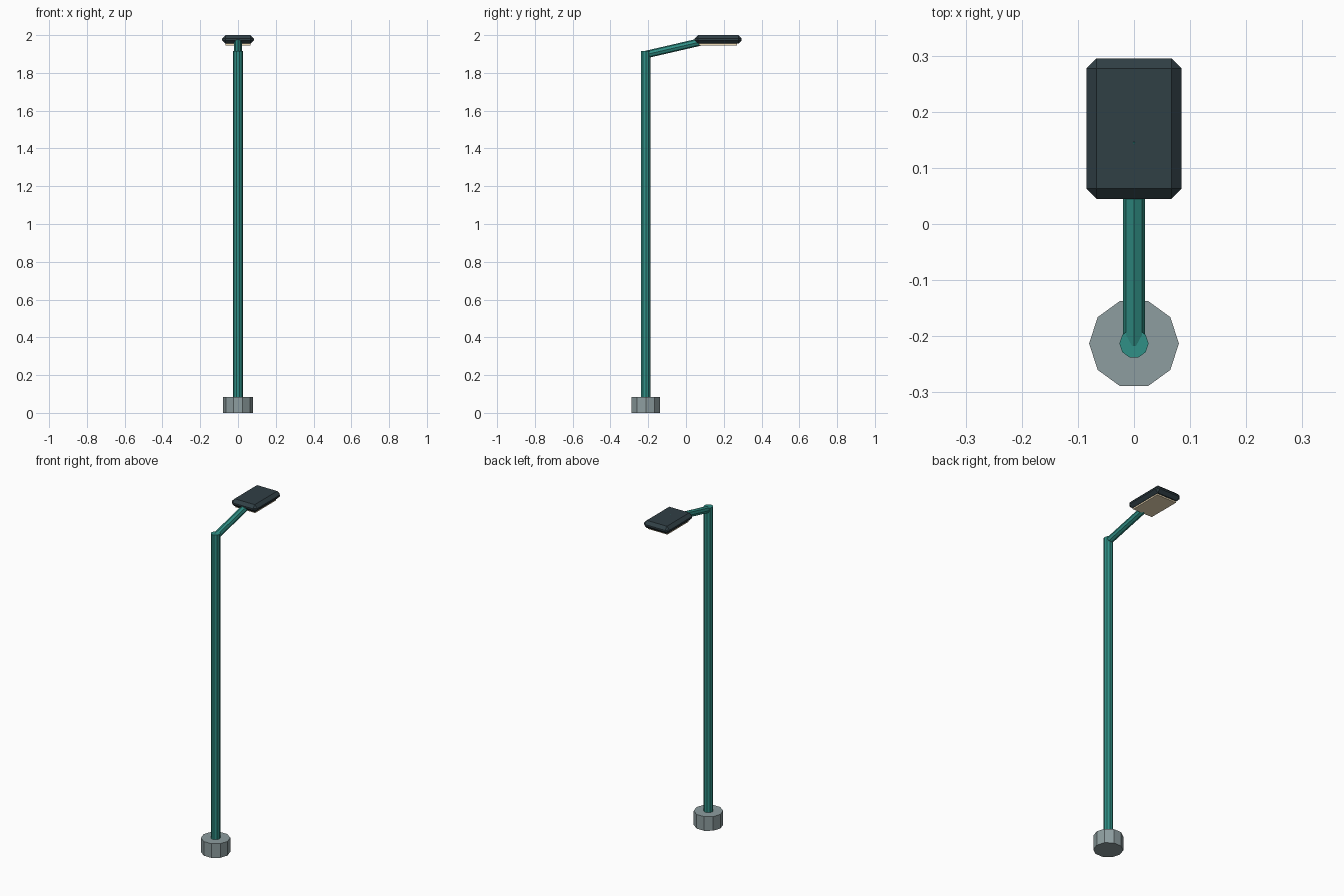
import bpy, bmesh
from math import pi
from mathutils import Vector, Matrix

if "Cube" in bpy.data.objects:
    bpy.data.objects.remove(bpy.data.objects["Cube"])


def material(name, rgb):
    m = bpy.data.materials.new(name)
    m.diffuse_color = (*rgb, 1)
    m.use_nodes = True
    m.node_tree.nodes["Principled BSDF"].inputs["Base Color"].default_value = m.diffuse_color
    return m


def finish(name, bm, mat):
    bmesh.ops.recalc_face_normals(bm, faces=bm.faces)
    me = bpy.data.meshes.new(name)
    bm.to_mesh(me)
    bm.free()
    me.materials.append(mat)
    ob = bpy.data.objects.new(name, me)
    bpy.context.collection.objects.link(ob)
    return ob


def rod(name, a, b, radius, sides, mat, start=-pi / 2):
    """Faceted cylinder running from a to b in the x = 0 plane."""
    a, b = Vector(a), Vector(b)
    d = b - a
    tilt = -Vector((d.y, d.z)).angle_signed(Vector((0, 1))) if abs(d.y) > 1e-6 else 0
    tilt = -abs(tilt) if d.y > 0 else abs(tilt)
    bm = bmesh.new()
    bmesh.ops.create_cone(bm, cap_ends=True, segments=sides, radius1=radius, radius2=radius,
                          depth=d.length,
                          matrix=Matrix.Translation((a + b) / 2) @ Matrix.Rotation(tilt, 4, 'X')
                          @ Matrix.Rotation(start, 4, 'Z'))
    return finish(name, bm, mat)


def box(name, centre, size, mat, bevel=0):
    bm = bmesh.new()
    bmesh.ops.create_cube(bm, size=1, matrix=Matrix.Translation(centre) @ Matrix.Diagonal((*size, 1)))
    if bevel:
        bmesh.ops.bevel(bm, geom=bm.edges[:], offset=bevel, segments=1, affect='EDGES')
    return finish(name, bm, mat)


concrete = material("concrete", (0.27, 0.34, 0.35))
teal = material("teal_paint", (0.03, 0.28, 0.24))
dark = material("dark_housing", (0.03, 0.05, 0.06))
warm = material("warm_lens", (0.9, 0.75, 0.5))

Y = -0.213  # pole axis

# footing, pole and sloping arm
rod("base", (0, Y, 0), (0, Y, 0.085), 0.08, 10, concrete)
rod("pole", (0, Y, 0.08), (0, Y, 1.915), 0.026, 10, teal)
rod("arm", (0, Y, 1.897), (0, 0.15, 1.981), 0.02, 8, teal)

# lamp head with chamfered edges, lens underneath
box("lamp_head", (0, 0.17, 1.977), (0.17, 0.25, 0.045), dark, 0.018)
box("lens", (0, 0.17, 1.951), (0.13, 0.20, 0.01), warm)
